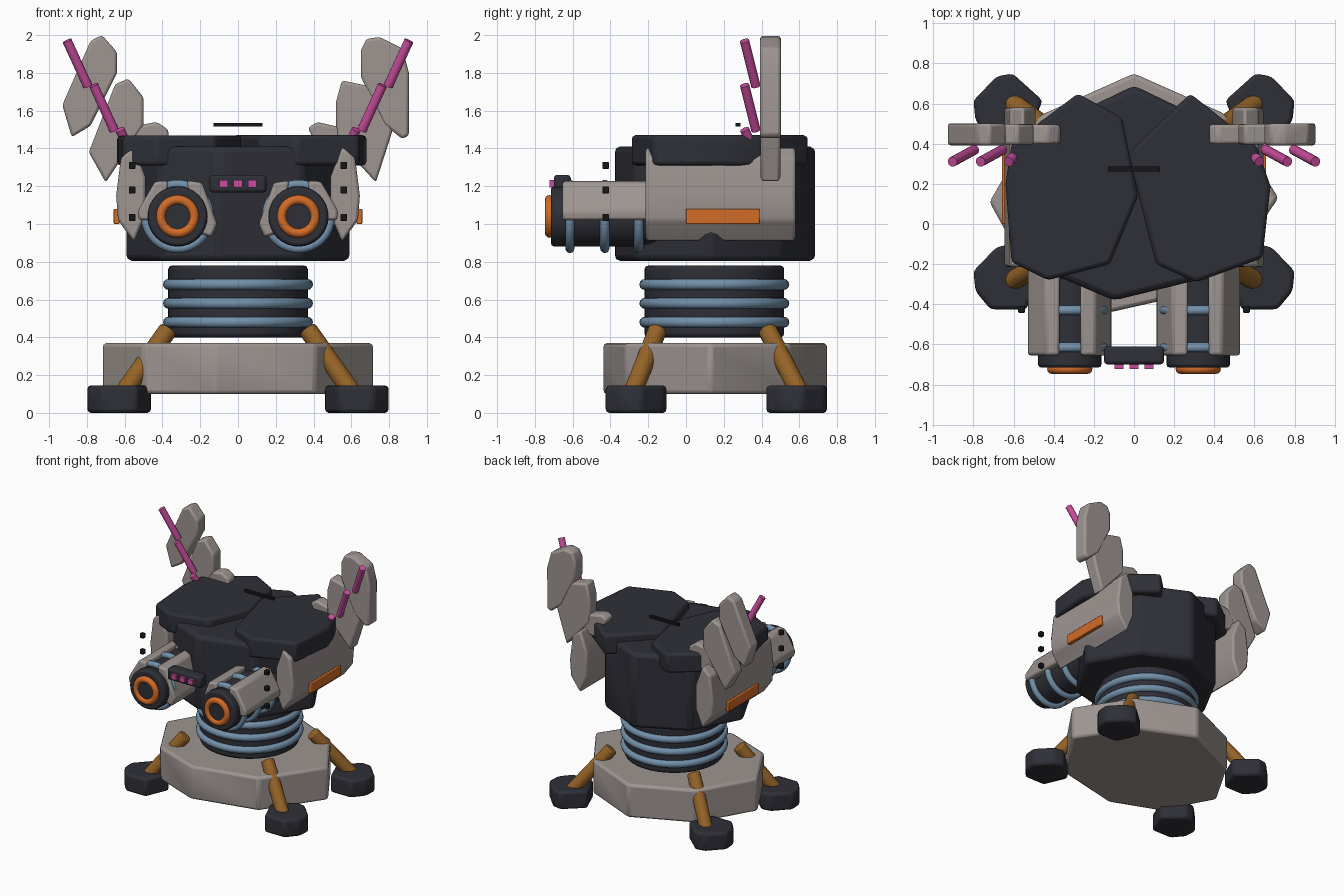
import bpy
import bmesh
import math
from mathutils import Vector

default_cube = bpy.data.objects.get("Cube")
if default_cube:
    bpy.data.objects.remove(default_cube, do_unlink=True)


def make_material(name, red, green, blue):
    material = bpy.data.materials.new(name)
    material.use_nodes = True
    colour = (red, green, blue, 1)
    material.diffuse_color = colour
    material.node_tree.nodes["Principled BSDF"].inputs["Base Color"].default_value = colour
    return material


DARK = make_material("dark slate", .028, .029, .039)
GREY = make_material("warm grey", .34, .3, .285)
ORANGE = make_material("orange", .65, .15, .02)
BRONZE = make_material("bronze", .3, .125, .02)
BLUE = make_material("steel blue", .17, .28, .4)
PINK = make_material("pink", .58, .075, .34)
BLACK = make_material("black", .008, .008, .01)


def finish(obj, name, material, bevel=0.0):
    """Name, colour, bevel and shade one part."""
    obj.name = name
    obj.data.materials.append(material)
    if bevel:
        modifier = obj.modifiers.new("rounded edges", 'BEVEL')
        modifier.width = bevel
        modifier.segments = 2
        modifier.limit_method = 'ANGLE'
        modifier.angle_limit = math.radians(30)
    bpy.ops.object.select_all(action='DESELECT')
    obj.select_set(True)
    bpy.context.view_layer.objects.active = obj
    bpy.ops.object.shade_smooth_by_angle(angle=math.radians(35))
    return obj


def prism(name, outline, low, high, material, axis='Z', bevel=.02):
    """Extrude an outline: XY along Z, or XZ along Y."""
    bm = bmesh.new()
    place = (lambda a, b, c: (a, b, c)) if axis == 'Z' else (lambda a, b, c: (a, c, b))
    bottom = bm.faces.new([bm.verts.new(place(a, b, low)) for a, b in outline])
    swept = bmesh.ops.extrude_face_region(bm, geom=[bottom])
    offset = Vector(place(0, 0, high - low))
    for item in swept["geom"]:
        if isinstance(item, bmesh.types.BMVert):
            item.co += offset
    bmesh.ops.recalc_face_normals(bm, faces=bm.faces)
    mesh = bpy.data.meshes.new(name)
    bm.to_mesh(mesh)
    bm.free()
    obj = bpy.data.objects.new(name, mesh)
    bpy.context.collection.objects.link(obj)
    return finish(obj, name, material, bevel)


def box(name, centre, size, material, bevel=0.0):
    x, y, z = centre
    w, d, h = (value / 2 for value in size)
    outline = [(x - w, y - d), (x + w, y - d), (x + w, y + d), (x - w, y + d)]
    return prism(name, outline, z - h, z + h, material, bevel=bevel)


def rod(name, start, end, radius, material, bevel=0.0, sides=32):
    start, end = Vector(start), Vector(end)
    way = end - start
    bpy.ops.mesh.primitive_cylinder_add(
        vertices=sides, radius=radius, depth=way.length, location=(start + end) / 2,
        rotation=way.to_track_quat('Z', 'Y').to_euler())
    return finish(bpy.context.object, name, material, bevel)


def ring(name, centre, major, minor, material, facing_front=False):
    bpy.ops.mesh.primitive_torus_add(
        location=centre, major_radius=major, minor_radius=minor,
        major_segments=48, minor_segments=12,
        rotation=(math.pi / 2 if facing_front else 0, 0, 0))
    return finish(bpy.context.object, name, material)


def mirrored(outline, side):
    return [(a * side, b) for a, b in outline]


# Base plate and hull share one uneven octagon
CENTRE_Y = .15
octagon = [(0, .75), (.45, .55), (.72, .13), (.41, -.32),
           (-.12, -.44), (-.5, -.29), (-.72, .11), (-.47, .54)]
hull = [(x * .83, CENTRE_Y + (y - CENTRE_Y) * .9) for x, y in octagon]
prism("base_plate", octagon, .1, .37, GREY)
prism("hull", hull, .805, 1.41, DARK, bevel=.03)

# Ringed neck
rod("neck", (0, CENTRE_Y, .4), (0, CENTRE_Y, .78), .37, DARK, .02, 48)
for level in (.48, .58, .68):
    ring("neck_ring", (0, CENTRE_Y, level), .368, .029, BLUE)

# Roof armour
prism("roof_plate_left", [(.28, .65), (.61, .39), (.68, .19), (.64, -.17),
                          (.31, -.29), (.11, -.2), (-.03, .35)], 1.31, 1.47, DARK)
prism("roof_plate_right", [(-.28, .65), (-.61, .4), (-.64, .2), (-.61, -.19),
                           (-.43, -.28), (-.12, -.2), (.02, .14), (-.06, .53)],
      1.31, 1.468, DARK)
box("roof_slit", (0, .275, 1.525), (.26, .025, .02), BLACK)

# Sensor bar between the guns
box("sensor_bar", (0, -.655, 1.213), (.3, .09, .095), DARK, .018)
for x in (-.075, 0, .075):
    box("sensor_light", (x, -.711, 1.212), (.045, .022, .04), PINK)

# Fins, three overlapping blades on each side
fins = {
    1: [[(.68, 1.98), (.75, 1.99), (.87, 1.93), (.905, 1.8), (.905, 1.47),
         (.87, 1.45), (.77, 1.53), (.65, 1.78), (.65, 1.92)],
        [(.55, 1.76), (.74, 1.72), (.82, 1.5), (.73, 1.22), (.52, 1.45), (.52, 1.65)],
        [(.37, 1.51), (.42, 1.54), (.55, 1.51), (.6, 1.36), (.45, 1.34)]],
    -1: [[(-.72, 2), (-.78, 1.97), (-.93, 1.63), (-.88, 1.46),
          (-.78, 1.52), (-.64, 1.8), (-.64, 1.91)],
         [(-.58, 1.77), (-.65, 1.74), (-.79, 1.38), (-.7, 1.22), (-.5, 1.52), (-.5, 1.67)],
         [(-.43, 1.54), (-.37, 1.5), (-.36, 1.4), (-.48, 1.33), (-.6, 1.38), (-.54, 1.52)]],
}

foot = [(-.02, .165), (.06, .15), (.175, .03), (.165, -.07),
        (.09, -.16), (-.09, -.16), (-.17, .03)]
shoulder = [(.55, 1.41), (.62, 1.35), (.645, 1.15), (.635, 1.02),
            (.55, .905), (.49, 1.05), (.49, 1.25)]
outer_shell = [(.37, 1.23), (.44, 1.225), (.53, 1.07), (.525, 1.02), (.39, 1.02)]
inner_shell = [(.27, 1.23), (.19, 1.22), (.11, 1), (.14, .93), (.23, .96)]

for side in (1, -1):
    for blade, outline in enumerate(fins[side]):
        shift = blade * .003
        prism("fin_blade", outline, .392 + shift, .502 - shift, GREY, 'Y', .015)

    # Antenna segments
    for step in range(3):
        top = Vector((.905 - step * .14, .31, 1.97 - step * .235))
        drop = Vector((-.11, .06, -.24)) if step < 2 else Vector((-.05, .05, -.11))
        low = top + drop
        rod("antenna_segment", (top.x * side, top.y, top.z),
            (low.x * side, low.y, low.z), .025, PINK, sides=16)

    # Shoulder panel with light strip and studs
    prism("shoulder_panel", mirrored(shoulder, side), -.215, .58, GREY, 'Y', .015)
    box("shoulder_strip", (.643 * side, .195, 1.04), (.03, .39, .08), ORANGE, .005)
    for height in (1.31, 1.18, 1.035):
        box("stud", (.56 * side, -.425, height), (.035, .035, .038), BLACK, .006)

    # Gun: barrel, split shell, rings and muzzle
    x, z = .32 * side, 1.04
    rod("gun_barrel", (x, -.655, z), (x, -.1, z), .16, DARK)
    prism("gun_outer_shell", mirrored(outer_shell, side), -.655, -.2, GREY, 'Y', .015)
    prism("gun_inner_shell", mirrored(inner_shell, side), -.655, -.2, GREY, 'Y', .015)
    for y in (-.615, -.43, -.25):
        ring("gun_ring", (x, y, z), .17, .024, BLUE, True)
    rod("muzzle", (x, -.715, z), (x, -.64, z), .158, DARK, .015)
    ring("muzzle_glow", (x, -.722, z), .088, .025, ORANGE, True)
    rod("muzzle_core", (x, -.732, z), (x, -.7, z), .066, DARK)

    # Feet and struts
    for end, foot_y, hip_y in ((-1, -.265, -.15), (1, .585, .43)):
        outline = [(side * (.625 + a), foot_y + b) for a, b in foot]
        prism("foot", outline, 0, .145, DARK)
        rod("leg_strut", (.37 * side, hip_y, .44),
            (.61 * side, foot_y + end * .02, .1), .05, BRONZE, .008, 24)
